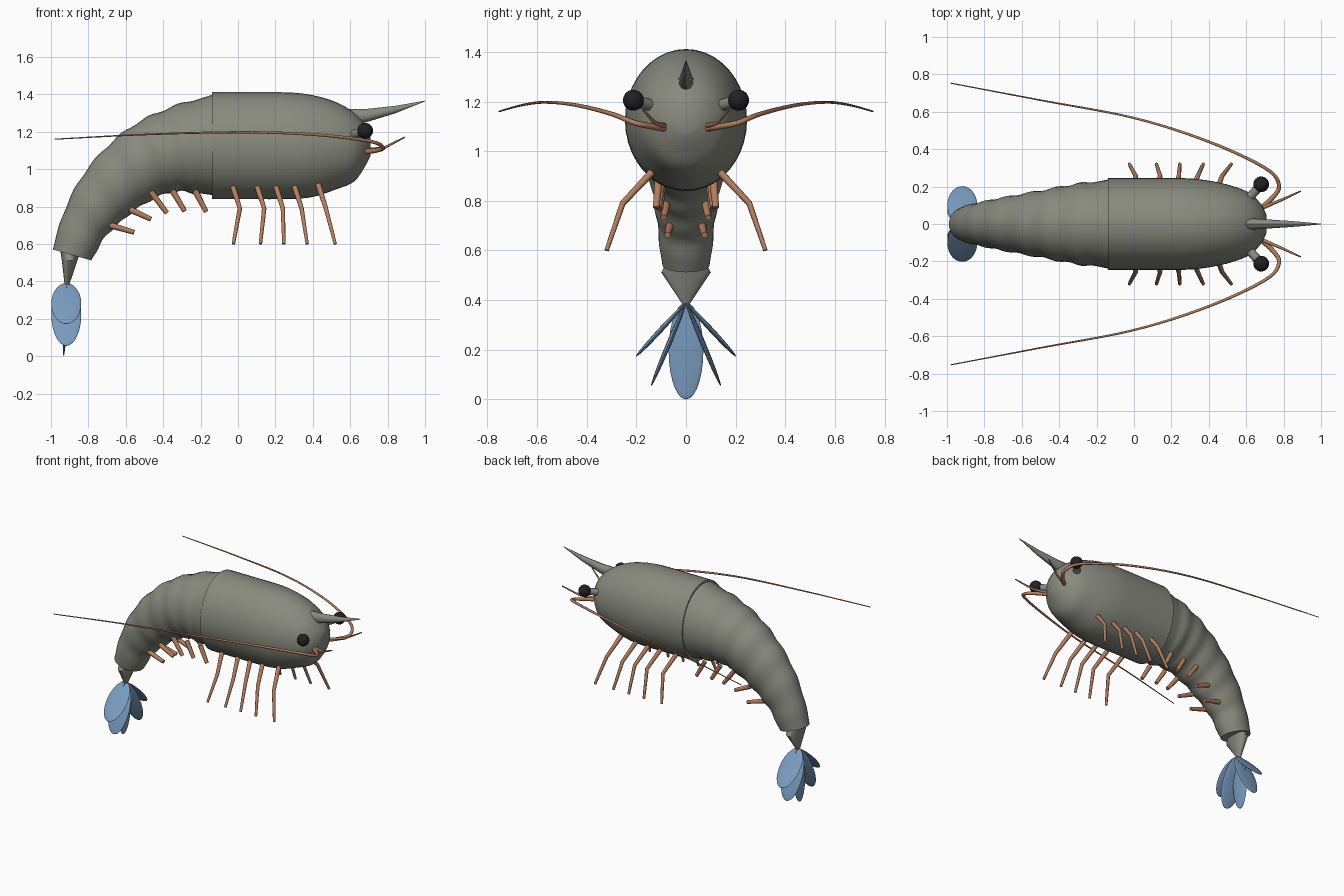
import bpy, bmesh, math
from mathutils import Vector, Matrix

if "Cube" in bpy.data.objects:
    bpy.data.objects.remove(bpy.data.objects["Cube"])


def material(name, rgb):
    m = bpy.data.materials.new(name)
    m.diffuse_color = (*rgb, 1)
    m.use_nodes = True
    m.node_tree.nodes["Principled BSDF"].inputs["Base Color"].default_value = m.diffuse_color
    return m


SHELL = material("grey green shell", (0.25, 0.255, 0.21))
LIMB = material("copper limbs", (0.45, 0.21, 0.115))
BLUE = material("blue tail", (0.19, 0.33, 0.52))
BLACK = material("black eyes", (0.015, 0.015, 0.017))


def finish(name, bm, mat, angle=40):
    bmesh.ops.recalc_face_normals(bm, faces=bm.faces)
    me = bpy.data.meshes.new(name)
    bm.to_mesh(me)
    bm.free()
    me.materials.append(mat)
    me.shade_smooth()
    me.set_sharp_from_angle(angle=math.radians(angle))
    ob = bpy.data.objects.new(name, me)
    bpy.context.collection.objects.link(ob)
    return ob


def loft(name, rings, mat, sides=32, angle=40):
    """Skin elliptical rings given as (centre, axis u, axis v) and cap both ends."""
    bm = bmesh.new()
    loops = []
    for c, u, v in rings:
        loops.append([bm.verts.new(c + u * math.cos(a) + v * math.sin(a))
                      for a in (2 * math.pi * i / sides for i in range(sides))])
    for a, b in zip(loops, loops[1:]):
        for i in range(sides):
            j = (i + 1) % sides
            bm.faces.new((a[i], a[j], b[j], b[i]))
    bm.faces.new(loops[0])
    bm.faces.new(loops[-1])
    return finish(name, bm, mat, angle)


def smooth_rows(rows, steps):
    """Catmull-Rom interpolation of rows of numbers."""
    rows = [Vector(r) for r in rows]
    p = [rows[0] * 2 - rows[1]] + rows + [rows[-1] * 2 - rows[-2]]
    out = []
    for k in range(1, len(p) - 2):
        a, b, c, d = p[k - 1:k + 3]
        for s in range(steps):
            t = s / steps
            out.append(0.5 * (2 * b + (c - a) * t + (2 * a - 5 * b + 4 * c - d) * t * t
                              + (3 * b - a - 3 * c + d) * t ** 3))
    return out + [rows[-1]]


def tube(name, pts, r0, r1, mat, sides=8):
    """Tapered round tube through points."""
    pts = [Vector(p) for p in pts]
    n = len(pts) - 1
    rings, u = [], None
    for i, p in enumerate(pts):
        t = (pts[min(i + 1, n)] - pts[max(i - 1, 0)]).normalized()
        ref = u if u else (Vector((0, 0, 1)) if abs(t.z) < 0.8 else Vector((1, 0, 0)))
        u = (ref - t * ref.dot(t)).normalized()
        r = r0 + (r1 - r0) * i / n
        rings.append((p, u * r, t.cross(u) * r))
    return loft(name, rings, mat, sides, 60)


def ellipsoid(name, centre, ax, ay, az, mat):
    """Sphere stretched along three half-axis vectors."""
    bm = bmesh.new()
    bmesh.ops.create_uvsphere(bm, u_segments=24, v_segments=14, radius=1)
    m = Matrix((ax, ay, az)).transposed().to_4x4()
    m.translation = centre
    bm.transform(m)
    return finish(name, bm, mat, 60)


# Carapace: x, centre z, half height, half width
shell = [(-0.14, 1.125, 0.286, 0.245), (0.06, 1.125, 0.286, 0.245), (0.27, 1.125, 0.285, 0.245),
         (0.40, 1.123, 0.272, 0.232), (0.52, 1.125, 0.235, 0.205), (0.62, 1.118, 0.185, 0.165),
         (0.68, 1.127, 0.112, 0.105), (0.708, 1.13, 0.06, 0.05)]
loft("carapace", [(Vector((x, 0, z)), Vector((0, 0, h)), Vector((0, w, 0)))
                  for x, z, h, w in smooth_rows(shell, 4)], SHELL, 40)

# Abdomen: back point x z, belly point x z, half width at each segment joint
joints = [(-0.13, 1.40, -0.13, 0.86, 0.24), (-0.24, 1.365, -0.20, 0.87, 0.222),
          (-0.40, 1.31, -0.30, 0.885, 0.203), (-0.55, 1.235, -0.41, 0.865, 0.178),
          (-0.69, 1.125, -0.53, 0.80, 0.155), (-0.82, 0.975, -0.63, 0.72, 0.133),
          (-0.92, 0.79, -0.72, 0.63, 0.113), (-0.99, 0.57, -0.785, 0.512, 0.095)]
STEPS = 6
rings = []
for i, row in enumerate(smooth_rows(joints, STEPS)):
    xt, zt, xb, zb, w = row[:]
    top, low = Vector((xt, 0, zt)), Vector((xb, 0, zb))
    k = 1 + 0.05 * math.sin(math.pi * i / STEPS) ** 2 * (i > STEPS)
    rings.append(((top + low) / 2, (top - low) / 2 * k, Vector((0, w * k, 0))))
loft("abdomen", rings, SHELL, 32)

# Tapered tail joint
loft("tail_joint", [(Vector((x, 0, z)), Vector((a, 0, 0)), Vector((0, b, 0)))
                    for x, z, a, b in [(-0.895, 0.565, 0.055, 0.07), (-0.90, 0.512, 0.042, 0.10),
                                       (-0.915, 0.38, 0.012, 0.012)]], SHELL, 24)

# Rostrum spike
loft("rostrum", [(Vector((x, 0, z)), Vector((0, 0, h)), Vector((0, w, 0)))
                 for x, z, h, w in [(0.58, 1.275, 0.045, 0.034), (0.68, 1.285, 0.036, 0.028),
                                    (0.84, 1.318, 0.02, 0.017), (1.0, 1.364, 0.002, 0.002)]],
     SHELL, 10)

# Tail fan: middle blade
tail = Vector((-0.915, 0, 0.39))
tip = Vector((-0.932, 0, 0.0))
ellipsoid("tail_blade_middle", (tail + tip) / 2, Vector((0.01, 0, 0)), Vector((0, 0.07, 0)),
          (tail - tip) / 2, BLUE)

LEGS = [(-0.03, 0.01, -0.025), (0.10, 0.14, 0.12), (0.20, 0.24, 0.245),
        (0.30, 0.34, 0.37), (0.43, 0.47, 0.52)]
SWIMMERETS = [(-0.23, 0.885, -0.17, 0.772, 0.11), (-0.35, 0.885, -0.285, 0.775, 0.10),
              (-0.47, 0.885, -0.38, 0.765, 0.095), (-0.58, 0.785, -0.465, 0.732, 0.08),
              (-0.685, 0.70, -0.555, 0.662, 0.065)]
ANTENNA = [(0.66, 0.07, 1.09), (0.74, 0.14, 1.10), (0.775, 0.21, 1.115), (0.70, 0.30, 1.15),
           (0.40, 0.44, 1.185), (0.0, 0.567, 1.197), (-0.5, 0.662, 1.185), (-0.98, 0.753, 1.16)]

for side, s in (("left", 1), ("right", -1)):
    # Side blades of the tail fan
    for part, y, z in (("inner", 0.14, 0.055), ("outer", 0.202, 0.172)):
        half = Vector((0, s * y, z - 0.39)) / 2
        across = Vector((1, 0, 0)).cross(half).normalized()
        ellipsoid(f"tail_blade_{part}_{side}", Vector((-0.918, 0, 0.39)) + half,
                  Vector((0.08, 0, 0)), across * 0.01, half, BLUE)
    # Eyes on stalks
    eye = Vector((0.68, s * 0.212, 1.205))
    tube(f"eye_stalk_{side}", [(0.59, s * 0.11, 1.175), eye], 0.024, 0.024, SHELL, 12)
    ellipsoid(f"eye_{side}", eye, Vector((0.042, 0, 0)), Vector((0, 0.042, 0)),
              Vector((0, 0, 0.042)), BLACK)
    # Long and short antennae
    tube(f"antenna_{side}", smooth_rows([(x, s * y, z) for x, y, z in ANTENNA], 6),
         0.014, 0.003, LIMB)
    tube(f"antennule_{side}", [(0.66, s * 0.075, 1.10), (0.78, s * 0.125, 1.113),
                               (0.89, s * 0.175, 1.17)], 0.011, 0.004, LIMB)
    # Walking legs
    for i, (a, b, c) in enumerate(LEGS):
        tube(f"walking_leg_{side}_{i + 1}", [(a, s * 0.137, 0.915), (b, s * 0.255, 0.79),
                                             (c, s * 0.32, 0.60)], 0.016, 0.009, LIMB)
    # Swimming legs
    for i, (xa, za, xb, zb, y) in enumerate(SWIMMERETS):
        tube(f"swimming_leg_{side}_{i + 1}", [(xa, s * y, za), (xb, s * (y + 0.01), zb)],
             0.017, 0.013, LIMB)
